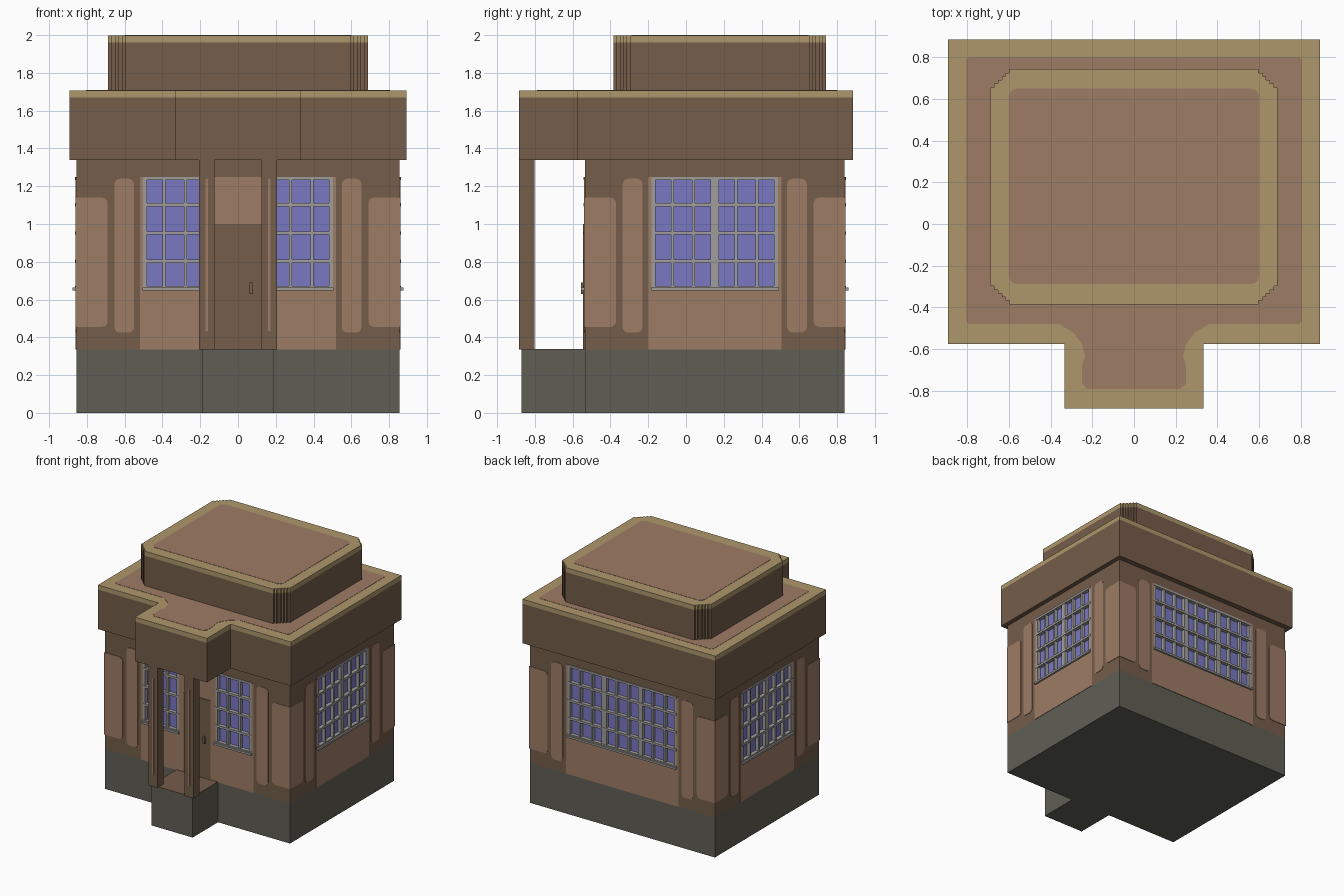
import bpy, bmesh, math
from mathutils import Matrix, Vector

if "Cube" in bpy.data.objects:
    bpy.data.objects.remove(bpy.data.objects["Cube"], do_unlink=True)


def material(name, hex_code):
    srgb = [int(hex_code[i:i + 2], 16) / 255 for i in (0, 2, 4)]
    col = [c / 12.92 if c <= 0.04045 else ((c + 0.055) / 1.055) ** 2.4 for c in srgb] + [1]
    m = bpy.data.materials.new(name)
    m.use_nodes = True
    m.diffuse_color = col
    m.node_tree.nodes["Principled BSDF"].inputs["Base Color"].default_value = col
    return m


DARK = material("dark_brown", "755D4A")
LIGHT = material("light_brown", "9E7C66")
TAN = material("tan_trim", "AE976B")
STONE = material("grey_stone", "605F55")
GLASS = material("blue_glass", "7A78C4")
FRAME = material("frame_grey", "A09E9C")


def add_prism(bm, outline, d0, d1, mtx=Matrix()):
    """Extrude a closed 2D outline from depth d0 to d1, placed by a matrix."""
    lo = [bm.verts.new(mtx @ Vector((x, y, d0))) for x, y in outline]
    hi = [bm.verts.new(mtx @ Vector((x, y, d1))) for x, y in outline]
    n = len(lo)
    bm.faces.new(lo)
    bm.faces.new(hi)
    for i in range(n):
        bm.faces.new((lo[i], lo[(i + 1) % n], hi[(i + 1) % n], hi[i]))


def make(name, mat, parts, mtx=Matrix()):
    """One object from a list of (outline, depth0, depth1)."""
    bm = bmesh.new()
    for outline, d0, d1 in parts:
        add_prism(bm, outline, d0, d1, mtx)
    bmesh.ops.recalc_face_normals(bm, faces=bm.faces)
    me = bpy.data.meshes.new(name)
    bm.to_mesh(me)
    bm.free()
    me.materials.append(mat)
    ob = bpy.data.objects.new(name, me)
    bpy.context.scene.collection.objects.link(ob)
    return ob


def rect(x0, x1, y0, y1):
    return [(x0, y0), (x1, y0), (x1, y1), (x0, y1)]


def soft_rect(x0, x1, y0, y1, left=0.0, right=0.0):
    """Rectangle with rounded corners, radius chosen for each side."""
    pts = []
    for x, y, sx, sy, a0, r in ((x0, y0, 1, 1, 180, left), (x1, y0, -1, 1, 270, right),
                                (x1, y1, -1, -1, 0, right), (x0, y1, 1, -1, 90, left)):
        if r == 0:
            pts.append((x, y))
            continue
        for k in range(4):
            a = math.radians(a0 + 30 * k)
            pts.append((x + sx * r + r * math.cos(a), y + sy * r + r * math.sin(a)))
    return pts


def mirrored(half):
    return half + [(-x, y) for x, y in reversed(half)]


# Main dimensions
HX, Y0, Y1 = 0.855, -0.535, 0.84
BASE, EAVE, BAND, ROOF = 0.335, 1.34, 1.67, 1.71
WIN_W, WIN_Z0, WIN_Z1 = 0.335, 0.655, 1.25

# Stone base with porch step
base_half = [(0.19, -0.87), (0.19, Y0), (HX, Y0), (HX, Y1)]
make("stone_base", STONE, [(mirrored(base_half), 0, BASE)])
make("porch_floor", DARK, [(rect(-0.19, 0.19, -0.87, Y0), BASE, BASE + 0.004)])

# Walls
walls = make("walls", DARK, [(rect(-HX, HX, Y0, Y1), BASE, EAVE)])


def face_matrix(ox, oy, ux, uy):
    """Local x runs along the wall, local y is up, local z points outwards."""
    return Matrix(((ux, 0, uy, ox), (uy, 0, -ux, oy), (0, 1, 0, 0), (0, 0, 0, 1)))


YC, HY = (Y0 + Y1) / 2, (Y1 - Y0) / 2
FACES = {
    "front": (face_matrix(0, Y0, 1, 0), HX, (-1, 1)),
    "back": (face_matrix(0, Y1, -1, 0), HX, (-1, 0, 1)),
    "left": (face_matrix(HX, YC, 0, 1), HY, (-0.5, 0.5)),
    "right": (face_matrix(-HX, YC, 0, -1), HY, (-0.5, 0.5)),
}
DEPTH = 0.03   # window recess
T = 0.004      # panel plate thickness

holes = []
for side, (M, hw, slots) in FACES.items():
    mid = hw - 0.335
    span = (max(slots) + 0.5) * WIN_W
    # Centre panel below, beside and (front) between the windows
    panels = [(rect(-mid, mid, BASE, WIN_Z0), -0.002, T)]
    for s in (-1, 1):
        a, b = sorted((s * span, s * mid))
        panels.append((rect(a, b, WIN_Z0, WIN_Z1), -0.002, T))
        # Narrow strip and corner panel
        a, b = sorted((s * (hw - 0.305), s * (hw - 0.2)))
        panels.append((soft_rect(a, b, 0.425, 1.24, 0.03, 0.03), -0.002, T))
        a, b = sorted((s * (hw - 0.165), s * (hw + T)))
        panels.append((soft_rect(a, b, 0.455, 1.14, 0.03 * (s > 0), 0.03 * (s < 0)), -0.002, T))
    if side == "front":
        panels.append((rect(-WIN_W / 2, WIN_W / 2, WIN_Z0, WIN_Z1), -0.002, T))
    make(side + "_wall_panels", LIGHT, panels, M)

    # Windows: glass in the recess, a grid of bars and a sill
    glass, bars = [], []
    for c in slots:
        x0, x1 = (c - 0.5) * WIN_W, (c + 0.5) * WIN_W
        glass.append((rect(x0, x1, WIN_Z0, WIN_Z1), -DEPTH - 0.002, -DEPTH + 0.006))
        for i in range(4):
            w = 0.011 if i in (0, 3) else 0.008
            x = x0 + WIN_W * i / 3
            x = min(max(x, x0 + w), x1 - w)
            bars.append((rect(x - w, x + w, WIN_Z0, WIN_Z1), -DEPTH, 0.004))
        for j in range(5):
            z = WIN_Z0 + (WIN_Z1 - WIN_Z0) * j / 4
            z = min(max(z, WIN_Z0 + 0.009), WIN_Z1 - 0.009)
            bars.append((rect(x0, x1, z - 0.009, z + 0.009), -DEPTH, 0.007))
        bars.append((rect(x0 - 0.004, x1 + 0.004, WIN_Z0 - 0.008, WIN_Z0 + 0.008), -0.01, 0.02))
    make(side + "_window_glass", GLASS, glass, M)
    make(side + "_window_frames", FRAME, bars, M)

    # Recess openings
    groups = [(-1.5, -0.5), (0.5, 1.5)] if side == "front" else [(min(slots) - 0.5, max(slots) + 0.5)]
    for a, b in groups:
        holes.append((rect(a * WIN_W, b * WIN_W, WIN_Z0, WIN_Z1), M))

# Cut the recesses into the walls
for outline, M in holes:
    cutter = make("window_cutter", DARK, [(outline, -DEPTH, 0.1)], M)
    cutter.hide_render = True
    mod = walls.modifiers.new("recess", "BOOLEAN")
    mod.object, mod.operation, mod.solver = cutter, "DIFFERENCE", "EXACT"
    bpy.context.view_layer.objects.active = walls
    bpy.ops.object.modifier_apply(modifier=mod.name)
    bpy.data.objects.remove(cutter, do_unlink=True)

# Door and handle
F = FACES["front"][0]
make("door", DARK, [(rect(-0.125, 0.125, BASE, 1.0), -0.002, 0.009)], F)
make("door_handle", DARK, [(rect(0.062, 0.08, 0.63, 0.69), 0, 0.02)], F)

# Porch posts with a light inlay
for s, side in ((-1, "right"), (1, "left")):
    a, b = sorted((s * 0.125, s * 0.207))
    make(side + "_porch_post", DARK, [(rect(a, b, -0.883, -0.803), BASE, EAVE)])
    c = s * 0.166
    make(side + "_post_inlay", LIGHT,
         [(soft_rect(c - 0.007, c + 0.007, 0.43, 1.24, 0.006, 0.006), 0, 0.002)],
         face_matrix(0, -0.883, 1, 0))

# Main roof slab with tan rim and light top
roof = mirrored([(0.333, -0.885), (0.333, -0.575), (0.892, -0.575), (0.892, 0.885)])
make("roof_fascia", DARK, [(roof, EAVE, BAND)])
make("roof_rim", TAN, [(roof, BAND, ROOF - 0.002)])
top_half = [(0.225, -0.79), (0.25, -0.765), (0.25, -0.68), (0.235, -0.63), (0.25, -0.575),
            (0.29, -0.52), (0.36, -0.48), (0.79, -0.48), (0.805, -0.465),
            (0.805, 0.785), (0.79, 0.80)]
make("roof_top", LIGHT, [(mirrored(top_half), ROOF - 0.004, ROOF)])


# Upper roof block with stepped corners
def stepped(hx, y0, y1, dx, dy, n=6):
    half = []
    for k in range(n):
        half += [(hx - dx + dx * k / n, y0 + dy * k / n),
                 (hx - dx + dx * (k + 1) / n, y0 + dy * k / n)]
    half.append((hx, y0 + dy))
    top = [(x, y0 + y1 - y) for x, y in reversed(half)]
    return mirrored(half + top)


block = stepped(0.688, -0.385, 0.742, 0.11, 0.105)
make("upper_roof_block", DARK, [(block, ROOF - 0.01, 1.96)])
make("upper_roof_rim", TAN, [(block, 1.96, 1.998)])
make("upper_roof_top", LIGHT, [(soft_rect(-0.6, 0.6, -0.288, 0.648, 0.04, 0.04), 1.996, 2.0)])
